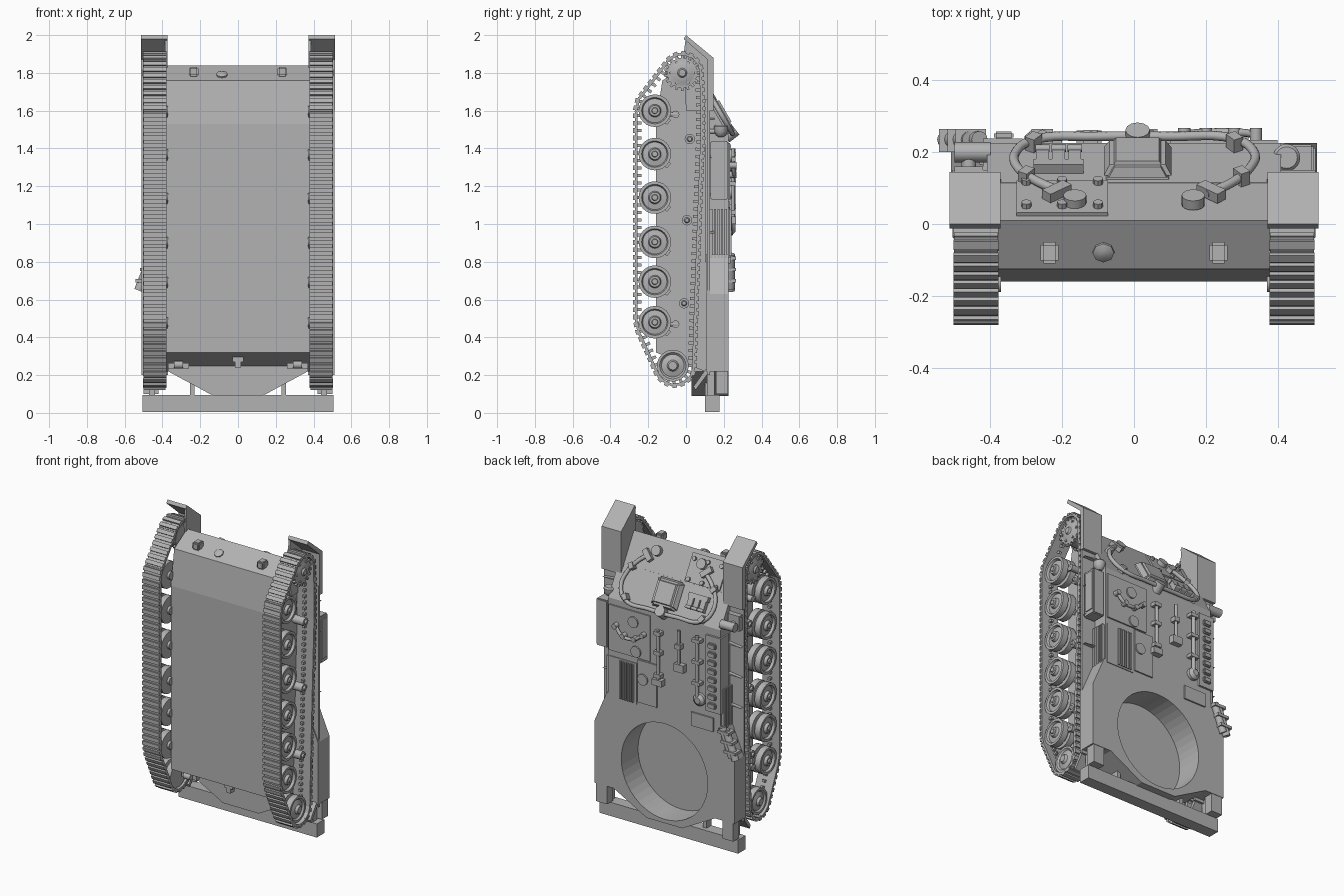
import bpy, bmesh, math
from mathutils import Vector, Matrix

cube = bpy.data.objects.get("Cube")
if cube:
    bpy.data.objects.remove(cube, do_unlink=True)

grey = bpy.data.materials.new("armour_grey")
grey.use_nodes = True
grey.diffuse_color = (0.45, 0.45, 0.45, 1)
grey.node_tree.nodes["Principled BSDF"].inputs["Base Color"].default_value = (0.45, 0.45, 0.45, 1)
rounded = []


def finish(name, bm, smooth=False):
    bmesh.ops.recalc_face_normals(bm, faces=bm.faces)
    mesh = bpy.data.meshes.new(name)
    bm.to_mesh(mesh)
    bm.free()
    mesh.materials.append(grey)
    ob = bpy.data.objects.new(name, mesh)
    bpy.context.collection.objects.link(ob)
    if smooth:
        rounded.append(ob)
    return ob


def add_box(bm, centre, size, rot=Matrix()):
    m = Matrix.Translation(centre) @ rot.to_4x4() @ Matrix.Diagonal((*size, 1))
    bmesh.ops.create_cube(bm, size=1, matrix=m)


def box(name, x, y, z, bevel=0):
    """Box from (min, max) pairs."""
    bm = bmesh.new()
    add_box(bm, [sum(p) / 2 for p in (x, y, z)], [abs(p[1] - p[0]) for p in (x, y, z)])
    if bevel:
        bmesh.ops.bevel(bm, geom=bm.edges[:], offset=bevel, segments=2, affect='EDGES')
    return finish(name, bm)


def prism(name, pts, a, b, axis="x"):
    """Extrude a (y,z) outline along x, or an (x,z) outline along y."""
    bm = bmesh.new()
    put = (lambda p, d: (d, *p)) if axis == "x" else (lambda p, d: (p[0], d, p[1]))
    lo, hi = [[bm.verts.new(put(p, d)) for p in pts] for d in (a, b)]
    bm.faces.new(lo)
    bm.faces.new(hi)
    for i in range(len(pts)):
        j = i - 1
        bm.faces.new((lo[j], lo[i], hi[i], hi[j]))
    return finish(name, bm)


def lathe(name, origin, axis, profile, n=24):
    """Turn (distance, radius) points about an axis."""
    bm = bmesh.new()
    rot = Vector((0, 0, 1)).rotation_difference(Vector(axis)).to_matrix()
    rings = []
    for d, r in profile:
        rings.append([bm.verts.new(Vector(origin) + rot @ Vector(
            (r * math.cos(k * math.tau / n), r * math.sin(k * math.tau / n), d))) for k in range(n)])
    for a, b in zip(rings, rings[1:]):
        for k in range(n):
            bm.faces.new((a[k - 1], a[k], b[k], b[k - 1]))
    bm.faces.new(rings[0])
    bm.faces.new(rings[-1])
    return finish(name, bm, True)


def rod(name, a, b, r, n=12):
    a, b = Vector(a), Vector(b)
    return lathe(name, a, b - a, [(0, r), ((b - a).length, r)], n)


def tube(name, pts, r):
    cu = bpy.data.curves.new(name, 'CURVE')
    cu.dimensions, cu.bevel_depth, cu.bevel_resolution, cu.use_fill_caps = '3D', r, 3, True
    sp = cu.splines.new('BEZIER')
    sp.bezier_points.add(len(pts) - 1)
    for bp, p in zip(sp.bezier_points, pts):
        bp.co = p
        bp.handle_left_type = bp.handle_right_type = 'AUTO'
    cu.resolution_u = 6
    cu.materials.append(grey)
    ob = bpy.data.objects.new(name, cu)
    bpy.context.collection.objects.link(ob)


# Hull and superstructure
hull = prism("lower_hull", [(-.16, .32), (-.16, 1.53), (-.125, 1.76), (.01, 1.84), (.14, 1.616),
                            (.14, .22), (.1, .22)], -.378, .378)
roof = prism("superstructure", [(.1, .8), (.225, .8), (.225, 1.47), (.115, 1.66), (.1, 1.66)], -.41, .41)


def mirrored(half):
    return half + [(-x, z) for x, z in reversed(half)]


plate = prism("turret_ring_plate", mirrored([(.13, .09), (.37, .22), (.51, .22), (.51, .63), (.42, .84)]),
              .105, .225, "y")
basin = prism("turret_basin", mirrored([(.13, .09), (.37, .22), (.37, .78)]), .03, .12, "y")
cutter = lathe("ring_cutter", (0, .05, .43), (0, 1, 0), [(0, .315), (.4, .315)], 48)
cutter.hide_render = True
for ob in (hull, roof, plate, basin):
    mod = ob.modifiers.new("ring_hole", 'BOOLEAN')
    mod.object, mod.solver = cutter, 'EXACT'
    bpy.context.view_layer.objects.active = ob
    bpy.ops.object.modifier_apply(modifier=mod.name)
rounded.remove(cutter)
bpy.data.objects.remove(cutter, do_unlink=True)


# Track centre line around idler, road wheels and sprocket
def arc(cy, cz, r, a0, a1, n=10):
    angs = [math.radians(a0 + (a1 - a0) * i / n) for i in range(n + 1)]
    return [Vector((cy + r * math.cos(a), cz + r * math.sin(a))) for a in angs]


path = [Vector(p) for p in ((-.25, .43), (-.264, .49), (-.264, 1.6), (-.25, 1.66))]
path += arc(-.02, 1.8, .098, 150, 5)
path += [Vector(p) for p in ((.083, 1.62), (.083, 1.45), (.066, 1.02), (.05, .58))]
path += arc(-.06, .25, .1, 5, -155)


def resample(pts, n):
    segs = list(zip(pts, pts[1:] + pts[:1]))
    step = sum((b - a).length for a, b in segs) / n
    out, need = [], 0
    for a, b in segs:
        length = (b - a).length
        while need < length:
            out.append((a.lerp(b, need / length), (b - a).normalized(), step))
            need += step
        need -= length
    return out


WHEELS = (1.6, 1.37, 1.14, .905, .695, .48)
for s, side in ((1, "left"), (-1, "right")):
    # Track links with raised cleats
    bm = bmesh.new()
    for p, t, step in resample(path, 96):
        rot = Matrix.Rotation(math.atan2(t.y, t.x), 3, 'X')
        out = Vector((0, -t.y, t.x)) * .011
        c = Vector((s * .44, p.x, p.y))
        add_box(bm, c, (.122, step * 1.04, .014), rot)
        add_box(bm, c + out, (.125, step * .62, .013), rot)
        add_box(bm, c - out * 1.6, (.016, step * .4, .024), rot)
    finish(side + "_track", bm)
    ax = (s, 0, 0)
    # Road wheels
    for z in WHEELS:
        lathe(side + "_road_wheel", (s * .385, -.165, z), ax,
              [(0, .086), (.04, .086), (.04, .06), (.06, .06), (.06, .086), (.1, .086), (.1, .07),
               (.085, .064), (.09, .034), (.108, .028), (.108, .017), (.116, .014)])
        rod(side + "_axle", (s * .37, -.165, z), (s * .4, -.165, z), .025)
        prism(side + "_swing_arm", [(-.18, z - .02), (-.1, z - .075), (-.08, z - .05), (-.15, z + .02)],
              s * .372, s * .386)
    # Idler, drive sprocket and return rollers
    lathe(side + "_idler", (s * .385, -.07, .25), ax,
          [(0, .084), (.04, .084), (.04, .06), (.06, .06), (.06, .084), (.1, .084), (.1, .07),
           (.09, .06), (.1, .03), (.115, .022)])
    lathe(side + "_sprocket", (s * .385, -.02, 1.8), ax,
          [(0, .08), (.1, .08), (.1, .065), (.108, .05), (.11, .025), (.12, .018)])
    bm = bmesh.new()
    for k in range(18):
        rot = Matrix.Rotation(k * math.tau / 18, 3, 'X')
        for x in (.395, .478):
            add_box(bm, Vector((s * x, -.02, 1.8)) + rot @ Vector((0, 0, .08)), (.014, .014, .03), rot)
    finish(side + "_sprocket_teeth", bm)
    for k in range(6):
        a = k * math.tau / 6
        c = Vector((s * .48, -.02 + .062 * math.cos(a), 1.8 + .062 * math.sin(a)))
        rod(side + "_sprocket_bolt", c, c + Vector((s * .014, 0, 0)), .008, 6)
    for y, z in ((.02, 1.45), (.005, 1.02), (-.01, .58)):
        lathe(side + "_return_roller", (s * .37, y, z), ax,
              [(0, .016), (.03, .016), (.03, .027), (.11, .027), (.11, .015), (.12, .01)], 16)
    for z in (1.58, .47):
        rod(side + "_bump_stop", (s * .37, -.055, z), (s * .45, -.055, z), .02)
        rod(side + "_bump_arm", (s * .44, -.16, z), (s * .44, -.05, z), .012)
    # Fender shelf, ribs and bent front guard
    box(side + "_fender", (s * .37, s * .51), (.112, .126), (.2, 1.66))
    for z in (.95, 1.15, 1.35, 1.55):
        prism(side + "_fender_rib", [(s * .41, z), (s * .505, z), (s * .41, z + .012)], .126, .15, "y")
    prism(side + "_front_guard", [(0, 2), (.145, 1.88), (.145, 1.6), (.115, 1.6), (.115, 1.87), (-.012, 1.98)],
          s * .372, s * .514)
    prism(side + "_guard_skirt", [(0, 2), (.145, 1.88), (.145, 1.6), (.0, 1.6), (-.012, 1.9)],
          s * .372, s * .386)
    # Rear mud flap, strut, lamp and hinge
    prism(side + "_mud_flap", [(.11, .24), (.04, .14), (.05, .12), (.125, .22)], s * .385, s * .5)
    box(side + "_rear_strut", (s * .23, s * .255), (.1, .15), (.02, .2))
    box(side + "_rear_stay", (s * .44, s * .47), (.11, .15), (.05, .24))
    box(side + "_rear_lamp", (s * .42, s * .5), (.16, .222), (.1, .23))
    box(side + "_rear_hinge", (s * .26, s * .37), (-.06, -.03), (.235, .265))
    rod(side + "_rear_pin", (s * .29, -.07, .255), (s * .34, -.07, .255), .02)
    # Nose towing eye
    box(side + "_tow_eye", (s * .235 - .025, s * .235 + .025), (-.11, -.05), (1.78, 1.83), .008)

box("rear_bar", (-.505, .505), (.1, .178), (.005, .095))
box("rear_hook", (-.015, .015), (-.1, -.06), (.24, .29))
box("rear_hook_bar", (-.03, .03), (-.1, -.07), (.27, .295))
lathe("nose_plug", (-.085, -.075, 1.785), (0, -.51, .86), [(0, .03), (.012, .03), (.02, .012)], 8)

# Glacis frame: local y runs down the slope, local z is outward
TILT = Matrix.Rotation(-1.045, 3, 'X')


def slope(x, y, h=0):
    return Vector((x, y, 1.84 - (y - .01) * 1.72)) + TILT @ Vector((0, 0, h))


def slope_box(name, x, y, size, h=0, turn=0):
    bm = bmesh.new()
    add_box(bm, slope(x, y, h + size[2] / 2), size, TILT @ Matrix.Rotation(turn, 3, 'Z'))
    return finish(name, bm)


# Driver's hood with periscope
hood = slope_box("driver_hood", .01, .165, (.2, .19, .05))
bm = bmesh.new()
bm.from_mesh(hood.data)
centre = slope(.01, .165, .05)
top = [v for v in bm.verts if (v.co - slope(.01, .165)).dot(TILT @ Vector((0, 0, 1))) > .03]
bmesh.ops.scale(bm, vec=(.72, .8, .8), verts=top, space=Matrix.Translation(-centre))
bmesh.ops.bevel(bm, geom=bm.edges[:], offset=.012, segments=2, affect='EDGES')
bm.to_mesh(hood.data)
bm.free()
rod("periscope", (.01, .21, 1.46), (.01, .262, 1.5), .034)
# Bolted access plate and spare links
slope_box("access_plate", -.2, .068, (.255, .18, .01))
for x in (-.3, -.2, -.1):
    for y in (.04, .105):
        rod("plate_bolt", slope(x, y), slope(x, y, .025), .014, 8)
slope_box("link_bracket", -.21, .148, (.14, .03, .03))
for x in (-.255, -.21, -.165):
    slope_box("spare_link", x, .17, (.036, .08, .03))
    rod("link_pin", slope(x - .02, .185, .03), slope(x + .02, .185, .03), .01)
# Tow cable and its ends
cable = [(-.2, .07), (-.27, .1), (-.325, .14), (-.33, .18), (-.28, .215), (-.1, .225), (.1, .225),
         (.28, .218), (.335, .18), (.325, .14), (.27, .095), (.2, .065)]
tube("tow_cable", [slope(x, y, .022) for x, y in cable], .013)
for s in (-1, 1):
    slope_box("cable_socket", s * .215, .07, (.08, .035, .03), .008, s * -.75)
    rod("cable_eye", slope(s * .165, .05, .005), slope(s * .165, .05, .035), .032, 16)
    for x, y in ((.28, .21), (.3, .115)):
        slope_box("cable_clamp", s * x, y, (.03, .04, .042), 0, s * .6)

# Engine deck: grilles, hatches and caps
box("deck_grille_frame", (.2, .4), (.22, .23), (.82, 1.09))
for k in range(6):
    x = .22 + k * .018
    box("deck_grille_slat", (x, x + .009), (.225, .242), (.83, 1.08))
for s in (-1, 1):
    for k in range(5):
        y = .128 + k * .019
        box("side_grille_slat", (s * .4, s * .43), (y, y + .012), (.82, 1.08))
box("filler_hatch", (.05, .19), (.22, .234), (.84, 1.12))
box("front_hatch", (.1, .4), (.22, .234), (1.13, 1.43))
box("small_hatch", (-.36, -.2), (.22, .235), (.79, .88))
for x, z in ((.15, 1.0), (.22, 1.36), (.2, 1.17)):
    rod("deck_cap", (x, .22, z), (x, .243, z), .036, 20)
# Stowed tools
tube("bent_bar", [(.34, .25, 1.31), (.29, .255, 1.26), (.2, .255, 1.26), (.14, .25, 1.3)], .011)
for x, z in ((.34, 1.31), (.28, 1.26), (.2, 1.26), (.14, 1.3)):
    rod("bar_clip", (x, .22, z), (x, .268, z), .017)
rod("hammer_shaft", (.03, .248, 1.02), (.03, .248, 1.36), .011)
for z in (1.05, 1.2, 1.33):
    box("hammer_clip", (.005, .055), (.22, .262), (z, z + .025))
box("hammer_head", (-.005, .065), (.225, .265), (1.0, 1.04))
rod("axe_shaft", (-.12, .248, 1.13), (-.12, .248, 1.4), .01)
box("axe_head", (-.16, -.09), (.225, .26), (1.13, 1.18))
box("axe_clip", (-.14, -.1), (.22, .262), (1.28, 1.31))
rod("shovel_shaft", (-.255, .25, .99), (-.255, .25, 1.4), .013)
lathe("shovel_cup", (-.265, .22, .98), (0, 1, 0), [(0, .04), (.025, .04), (.042, .02)], 16)
for z in (1.08, 1.22, 1.36):
    box("shovel_clip", (-.285, -.225), (.22, .265), (z, z + .022))
# Rack of links
box("link_rack", (-.42, -.31), (.15, .238), (.92, 1.42))
for k in range(8):
    z = .95 + k * .056
    box("rack_link", (-.39, -.335), (.235, .258), (z, z + .036), .006)
# Rolled stowage on the right shoulder
for k in range(2):
    off = Vector((-.026, 0, -.012)) * k
    rod("shoulder_roll", Vector((-.43, .235, .84)) + off, Vector((-.5, .235, .66)) + off, .024)
for z in (.69, .75, .81):
    x = -.43 - (.84 - z) * .39 - .013
    box("roll_strap", (x - .042, x + .042), (.2, .264), (z, z + .018))
# Fender boxes, lamp and horn
box("fender_box", (.42, .5), (.13, .222), (1.13, 1.44), .006)
box("fender_box_lid", (.495, .506), (.15, .212), (1.16, 1.42))
lathe("head_lamp", (.425, .185, 1.46), (0, 0, 1),
      [(0, .012), (.01, .026), (.03, .036), (.055, .038), (.065, .03)], 20)
rod("lamp_stalk", (.425, .12, 1.49), (.425, .18, 1.49), .012)
rod("horn", (-.4, .2, 1.5), (-.5, .2, 1.5), .028, 16)
rod("horn_base", (-.46, .12, 1.5), (-.46, .2, 1.5), .02)
box("horn_bracket", (-.5, -.42), (.125, .16), (1.46, 1.56))

# Smooth the turned parts, keeping sharp edges
bpy.ops.object.select_all(action='DESELECT')
for ob in rounded:
    ob.select_set(True)
bpy.context.view_layer.objects.active = rounded[0]
bpy.ops.object.shade_smooth_by_angle(angle=math.radians(35))
